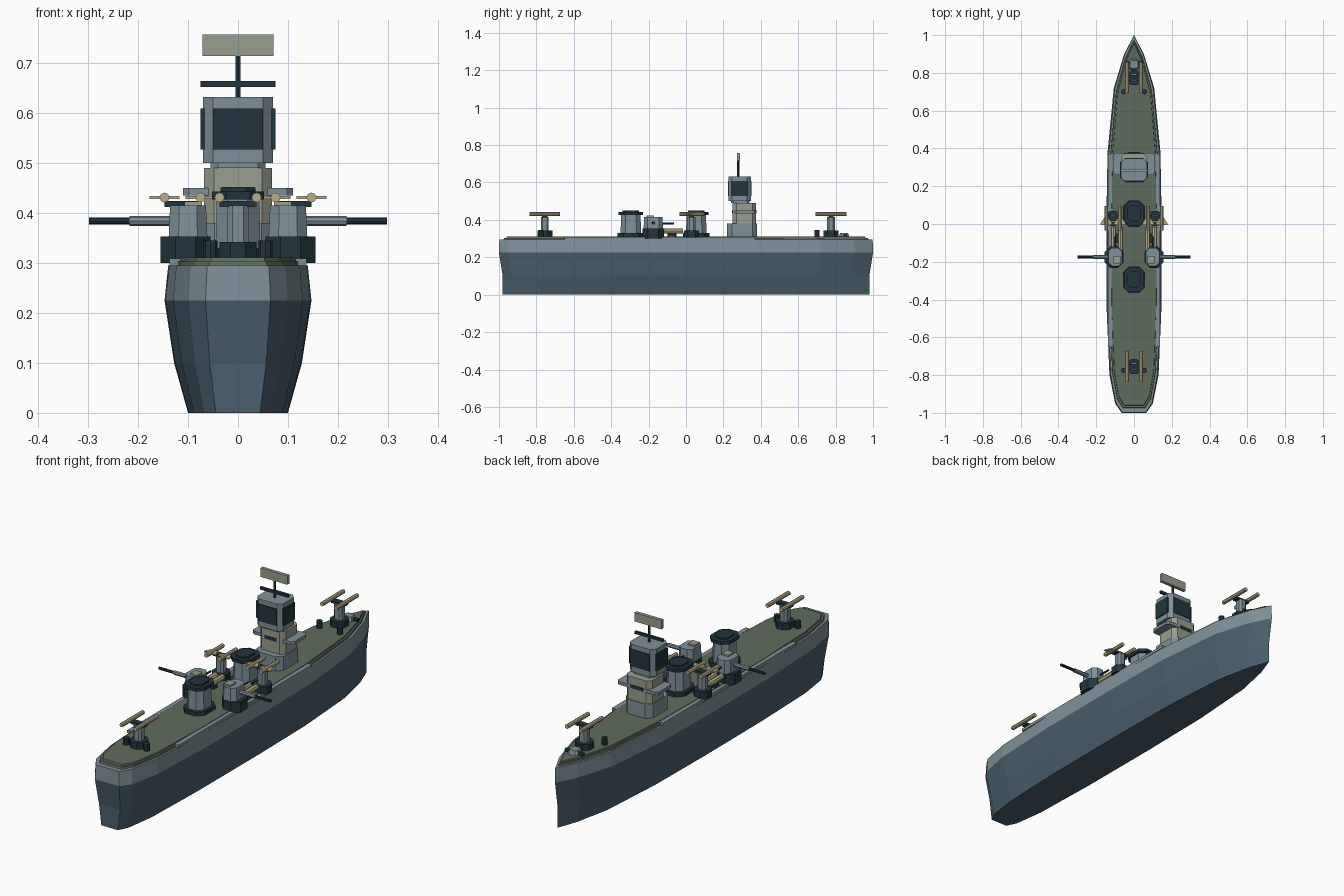
import bpy
from math import pi

if "Cube" in bpy.data.objects:
    bpy.data.objects.remove(bpy.data.objects["Cube"], do_unlink=True)


def material(name, code):
    # sRGB hex code to linear values
    parts = [int(code[i:i + 2], 16) / 255 for i in range(0, 6, 2)]
    colour = [((c + 0.055) / 1.055) ** 2.4 for c in parts] + [1]
    m = bpy.data.materials.new(name)
    m.use_nodes = True
    m.diffuse_color = colour
    m.node_tree.nodes["Principled BSDF"].inputs["Base Color"].default_value = colour
    return m


GREY = material("light grey paint", "7f9199")
HULL = material("blue grey hull", "4a606d")
DECK = material("green deck", "5f6c5e")
DARK = material("dark slate", "22353d")
TOWER = material("pale olive grey", "979f8e")
TAN = material("tan", "b9ae8a")


def loft(name, outline, levels, mat, centre=(0, 0)):
    """Stack scaled copies of an outline; levels are (z, x scale, y scale)."""
    n = len(outline)
    verts = [(centre[0] + x * sx, centre[1] + y * sy, z)
             for z, sx, sy in levels for x, y in outline]
    faces = [tuple(range(n))[::-1],
             tuple(range(len(verts) - n, len(verts)))]
    for k in range(len(levels) - 1):
        for i in range(n):
            j = (i + 1) % n
            faces.append((k * n + i, k * n + j, (k + 1) * n + j, (k + 1) * n + i))
    mesh = bpy.data.meshes.new(name)
    mesh.from_pydata(verts, [], faces)
    mesh.materials.append(mat)
    ob = bpy.data.objects.new(name, mesh)
    bpy.context.collection.objects.link(ob)
    return ob


def block(name, x, y, w, d, z0, z1, mat, cut=0.0, top=1.0):
    """Box with optional chamfered upright corners and a tapered top."""
    a, b = w / 2, d / 2
    if cut:
        pts = [(a, cut - b), (a, b - cut), (a - cut, b), (cut - a, b),
               (-a, b - cut), (-a, cut - b), (cut - a, -b), (a - cut, -b)]
    else:
        pts = [(a, -b), (a, b), (-a, b), (-a, -b)]
    return loft(name, pts, [(z0, 1, 1), (z1, top, top)], mat, (x, y))


def rod(name, centre, radius, length, axis, mat, sides=8):
    turn = {"x": (0, pi / 2, 0), "y": (pi / 2, 0, 0), "z": (0, 0, 0)}[axis]
    bpy.ops.mesh.primitive_cylinder_add(vertices=sides, radius=radius, depth=length,
                                        location=centre, rotation=turn)
    ob = bpy.context.object
    ob.name = name
    ob.data.materials.append(mat)
    return ob


# Hull and deck
half = [(0.065, -1), (0.1, -0.95), (0.13, -0.8), (0.145, -0.45), (0.147, 0.0),
        (0.14, 0.38), (0.107, 0.72), (0.052, 0.9)]
outline = half + [(0, 1)] + [(-x, y) for x, y in reversed(half)]
hull = loft("hull", outline, [(0, 0.68, 0.98), (0.1, 0.87, 0.98), (0.225, 1, 1),
                              (0.295, 0.95, 0.998)], HULL)
hull.data.materials.append(GREY)
for f in hull.data.polygons:
    if f.center.z > 0.23:
        f.material_index = 1
loft("deck_edge", outline, [(0.295, 0.89, 0.975), (0.304, 0.88, 0.972)], DECK)
loft("deck", outline, [(0.304, 0.82, 0.96), (0.311, 0.81, 0.957)], DECK)
for s in (-1, 1):
    block("side_walkway", s * 0.126, -0.14, 0.022, 1.02, 0.295, 0.309, GREY)

# Bridge tower
BY = 0.3
block("tower_base", 0, BY, 0.145, 0.16, 0.305, 0.38, GREY, 0.025)
block("tower_body", 0, 0.312, 0.136, 0.125, 0.38, 0.49, TOWER, 0.02)
block("bridge_platform", 0, 0.318, 0.22, 0.115, 0.435, 0.45, GREY, 0.012)
block("tower_window_band", 0, 0.312, 0.064, 0.131, 0.437, 0.452, DARK)
block("tower_neck", 0, 0.29, 0.11, 0.1, 0.49, 0.5, GREY, 0.015)
block("bridge_head", 0, 0.287, 0.14, 0.12, 0.5, 0.632, GREY, 0.02)
block("window_front_back", 0, 0.287, 0.1, 0.127, 0.527, 0.609, DARK)
block("window_sides", 0, 0.287, 0.15, 0.085, 0.527, 0.609, DARK)

# Mast and radar
rod("mast", (0, 0.28, 0.675), 0.006, 0.09, "z", DARK, 6)
block("mast_crossbar", 0, 0.28, 0.15, 0.012, 0.652, 0.664, DARK)
block("radar_panel", 0, 0.282, 0.143, 0.016, 0.714, 0.757, TOWER)

# Funnels
for y in (0.055, -0.295):
    block("funnel_base", 0, y, 0.115, 0.14, 0.305, 0.33, DARK, 0.03)
    block("funnel", 0, y, 0.09, 0.11, 0.33, 0.43, GREY, 0.025, 0.94)
    block("funnel_cap", 0, y, 0.105, 0.13, 0.427, 0.443, DARK, 0.028)
    block("funnel_top", 0, y, 0.07, 0.09, 0.443, 0.451, DARK, 0.02)


def launcher(x, y, spread, length, winged):
    block("launcher_base", x, y, 0.075, 0.08, 0.305, 0.342, DARK, 0.022)
    block("launcher_pedestal", x, y, 0.042, 0.042, 0.342, 0.415, GREY, 0.01)
    block("launcher_arm", x, y, 2 * spread, 0.028, 0.412, 0.424, DARK)
    for s in (-1, 1):
        tx = x + s * spread
        rod("launch_tube", (tx, y, 0.431), 0.01, length, "y", TAN)
        if winged:
            # swept tail fins
            fin = [(0.03, -0.02), (0.03, -0.01), (0, 0.035), (-0.03, -0.01), (-0.03, -0.02)]
            loft("tube_fins", fin, [(0.428, 1, 1), (0.434, 1, 1)], TAN, (tx, y - 0.015))


# Bow and stern launchers with deck posts
for y, py in ((0.775, 0.7), (-0.755, -0.775)):
    launcher(0, y, 0.037, 0.165, False)
    for s in (-1, 1):
        rod("deck_post", (s * 0.055, py, 0.325), 0.014, 0.04, "z", DARK)

# Anchor gear at the bow
block("anchor_housing", 0, 0.845, 0.06, 0.06, 0.305, 0.331, GREY, 0.012, 0.7)
for s in (-1, 1):
    rod("anchor_winch", (s * 0.035, 0.85, 0.316), 0.01, 0.025, "x", DARK)

# Side batteries
for s in (-1, 1):
    launcher(s * 0.111, 0.03, 0.036, 0.13, True)

    # gun turret facing outboard
    gx, gy = s * 0.1, -0.175
    block("turret_base", s * 0.105, gy, 0.1, 0.115, 0.3, 0.353, DARK, 0.03)
    block("turret", gx, gy, 0.078, 0.105, 0.345, 0.415, GREY, 0.02, 0.92)
    block("turret_hatch", s * 0.09, gy - 0.015, 0.035, 0.04, 0.414, 0.423, TOWER)
    rod("gun_sleeve", (s * 0.175, gy, 0.384), 0.01, 0.085, "x", GREY)
    rod("gun_barrel", (s * 0.255, gy, 0.384), 0.007, 0.087, "x", DARK)
    rod("small_gun", (s * 0.1, -0.1, 0.38), 0.005, 0.07, "y", DARK, 6)

    # twin tubes on a swivel
    block("tube_mount", s * 0.09, -0.075, 0.05, 0.05, 0.305, 0.328, DARK, 0.012)
    for dx in (-0.018, 0.018):
        rod("deck_tube", (s * 0.09 + dx, -0.08, 0.341), 0.014, 0.13, "y", TAN)
